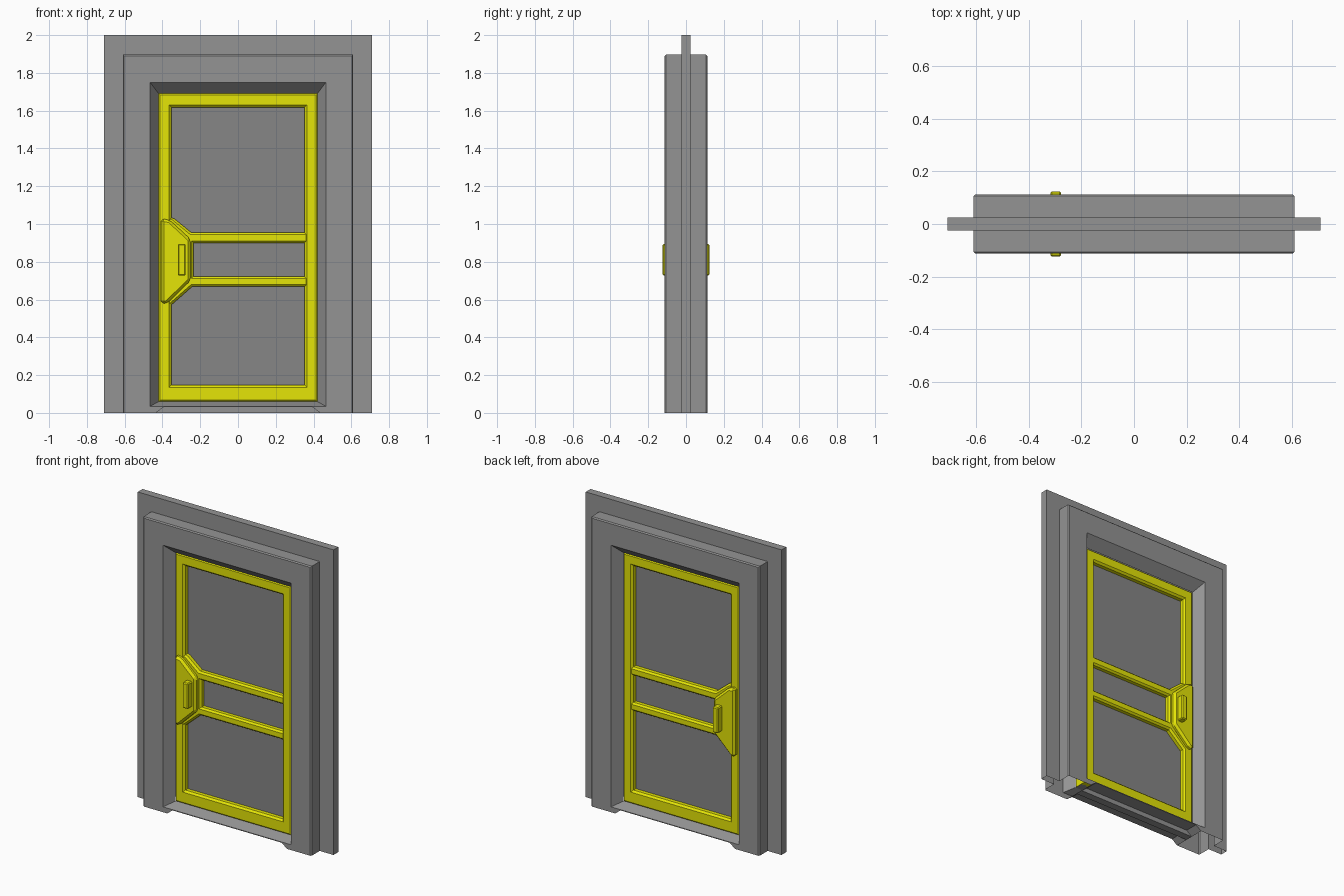
import bpy, bmesh

if "Cube" in bpy.data.objects:
    bpy.data.objects.remove(bpy.data.objects["Cube"])

def material(name, col):
    m = bpy.data.materials.new(name)
    m.diffuse_color = col
    m.use_nodes = True
    m.node_tree.nodes["Principled BSDF"].inputs["Base Color"].default_value = m.diffuse_color
    return m

YELLOW = material("yellow_paint", (0.78, 0.78, 0.002, 1))
FRAME = material("frame_metal", (0.295, 0.295, 0.295, 1))
PANEL = material("panel_metal", (0.24, 0.24, 0.24, 1))

def finish(name, bm, mat, bevel=0):
    bmesh.ops.recalc_face_normals(bm, faces=bm.faces)
    me = bpy.data.meshes.new(name)
    bm.to_mesh(me)
    bm.free()
    ob = bpy.data.objects.new(name, me)
    bpy.context.collection.objects.link(ob)
    me.materials.append(mat)
    if bevel:
        b = ob.modifiers.new("chamfer", 'BEVEL')
        b.width, b.segments, b.limit_method = bevel, 1, 'ANGLE'
    return ob

def prism(name, outline, y0, y1, mat, bevel=0):
    """Extrude an (x, z) outline from y0 to y1."""
    bm = bmesh.new()
    f = bm.faces.new([bm.verts.new((x, y0, z)) for x, z in outline])
    ext = bmesh.ops.extrude_face_region(bm, geom=[f])
    vs = [g for g in ext['geom'] if isinstance(g, bmesh.types.BMVert)]
    bmesh.ops.translate(bm, verts=vs, vec=(0, y1 - y0, 0))
    return finish(name, bm, mat, bevel)

def bar(name, x0, x1, z0, z1, d, mat, bevel=0):
    return prism(name, [(x0, z0), (x1, z0), (x1, z1), (x0, z1)], -d, d, mat, bevel)

# Door surround: cross-section (half width, top, y, bottom) swept round the doorway
half = [(0.42, 1.69, -0.05, 0.06), (0.465, 1.75, -0.113, 0.035),
        (0.603, 1.89, -0.113, 0), (0.61, 1.897, -0.106, 0),
        (0.61, 1.897, -0.025, 0), (0.71, 2.0, -0.025, 0)]
section = half + [(w, h, -y, b) for w, h, y, b in reversed(half)]
bm = bmesh.new()
rows = [[bm.verts.new(p) for p in ((-w, y, b), (-w, y, h), (w, y, h), (w, y, b))]
        for w, h, y, b in section]
for a, b in zip(rows, rows[1:]):
    for i in range(3):
        bm.faces.new((a[i], a[i + 1], b[i + 1], b[i]))
# feet of the jambs, with a slanted cheek running back to the centre plate
n = len(rows)
for lip, outer, t in ((rows[1], rows[2], -1), (rows[n - 2], rows[n - 3], 1)):
    for i, s in ((0, -1), (3, 1)):
        low, high, low_in, high_in = [bm.verts.new((s * x, t * y, z)) for y in (0.113, 0.025)
                                      for x, z in ((0.435, 0), (0.395, 0.03))]
        bm.faces.new((lip[i], outer[i], low, high))
        bm.faces.new((low, high, high_in, low_in))
finish("door_surround", bm, FRAME)

# Threshold: sloped sill, overhanging lips and a centre web down to the ground
prof = [(-0.05, 0.06, 0.42), (-0.113, 0.035, 0.465), (-0.113, 0.030, 0.395),
        (-0.025, 0.030, 0.395), (-0.025, 0.0, 0.435)]
prof += [(-y, z, w) for y, z, w in reversed(prof)]
bm = bmesh.new()
ends = [[bm.verts.new((s * w, y, z)) for y, z, w in prof] for s in (-1, 1)]
for i in range(len(prof)):
    j = (i + 1) % len(prof)
    bm.faces.new((ends[0][i], ends[0][j], ends[1][j], ends[1][i]))
finish("threshold", bm, FRAME)

# Door leaf panel
bar("door_panel", -0.40, 0.40, 0.08, 1.67, 0.015, PANEL)

# Door rim: one mitred ring, section (half width, bottom, top, y)
rim = [(0.353, 0.147, 1.618, 0.012), (0.353, 0.147, 1.618, 0.040),
       (0.365, 0.135, 1.630, 0.052), (0.412, 0.068, 1.682, 0.052),
       (0.420, 0.060, 1.690, 0.044)]
bm = bmesh.new()
for t in (-1, 1):
    loops = [[bm.verts.new((x, t * y, z)) for x, z in ((-w, b), (w, b), (w, h), (-w, h))]
             for w, b, h, y in rim]
    for p, q in zip(loops, loops[1:]):
        for i in range(4):
            j = (i + 1) % 4
            bm.faces.new((p[i], p[j], q[j], q[i]))
    if t == -1:
        front_edge = loops[-1]
for i in range(4):
    j = (i + 1) % 4
    bm.faces.new((front_edge[i], front_edge[j], loops[-1][j], loops[-1][i]))
finish("door_rim", bm, YELLOW)

# Middle rails
for name, z0, z1 in (("lower_mid_rail", 0.668, 0.722), ("upper_mid_rail", 0.9, 0.955)):
    bar(name, -0.38, 0.372, z0, z1, 0.05, YELLOW, 0.011)

# Gusset behind the lock plates
prism("lock_gusset", [(-0.415, 0.565), (-0.36, 0.565), (-0.235, 0.675), (-0.235, 0.945),
                      (-0.345, 1.035), (-0.415, 1.035)], -0.05, 0.05, YELLOW, 0.012)

# Lock plate and handle on both faces
plate = [(-0.407, 0.577), (-0.375, 0.58), (-0.252, 0.70), (-0.252, 0.92),
         (-0.36, 1.02), (-0.407, 1.03)]
grip = [(-0.318, 0.727), (-0.277, 0.727), (-0.277, 0.895), (-0.318, 0.895)]
for s, side in ((-1, "front"), (1, "back")):
    prism("lock_plate_" + side, plate, s * 0.04, s * 0.082, YELLOW, 0.014)
    prism("handle_" + side, grip, s * 0.07, s * 0.124, YELLOW, 0.006)
